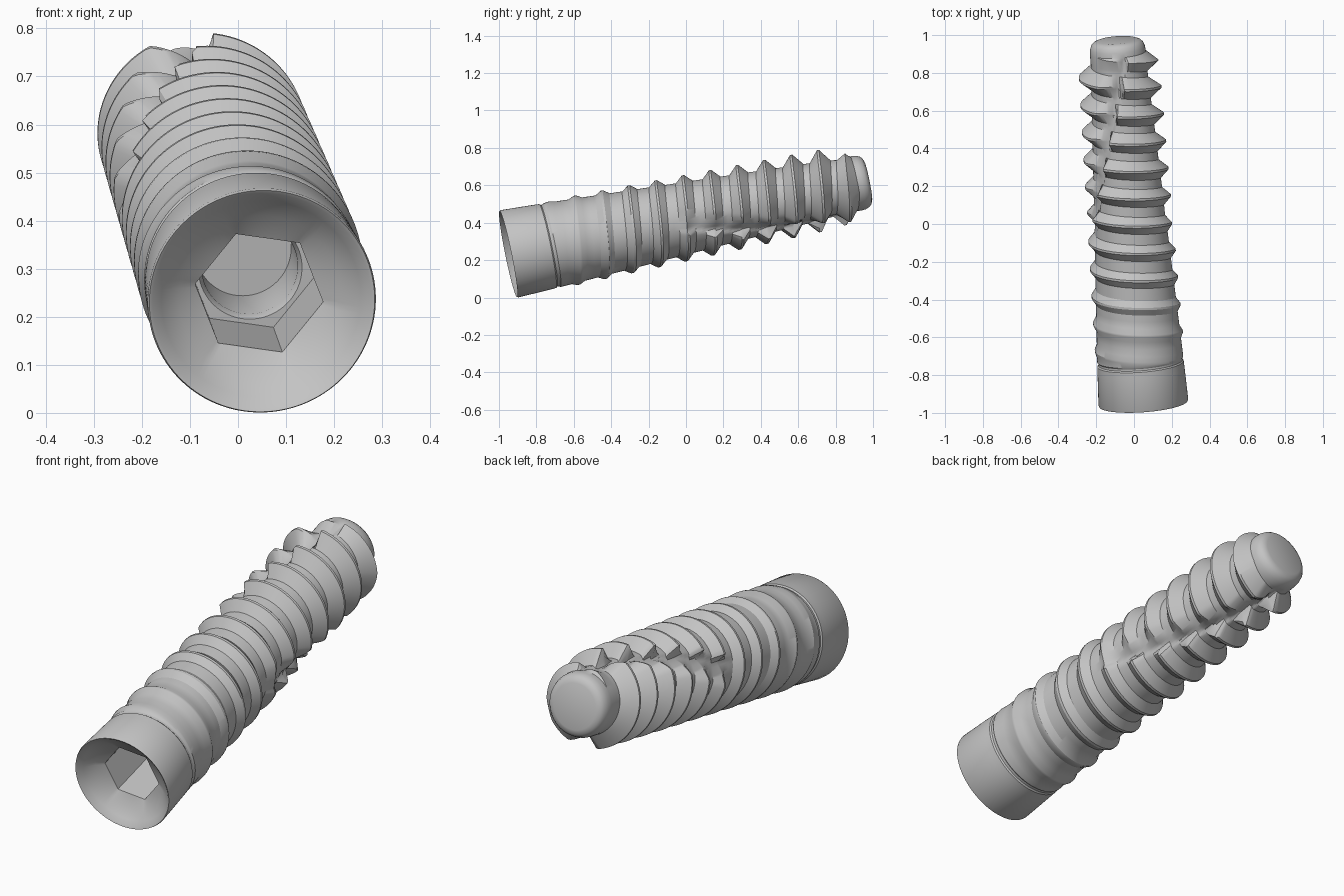
import bpy
import bmesh
import math
from mathutils import Vector

cube = bpy.data.objects.get("Cube")
if cube:
    bpy.data.objects.remove(cube, do_unlink=True)

# Tilted axis frame: angle 0 points to +x, a quarter turn points up
ORIGIN = Vector((0.05, -0.95, 0.2325))
AXIS = Vector((-0.14, 1.92, 0.39)).normalized()
SIDE = (Vector((1, 0, 0)) - AXIS * AXIS.x).normalized()
UP = SIDE.cross(AXIS)

SEGMENTS = 120
PITCH = 0.1475
CREST_PHASE = 1.702
THREAD_START, THREAD_END = 0.24, 1.9
LENGTH = 1.968


def clamp(v, lo=0.0, hi=1.0):
    return max(lo, min(hi, v))


def place(s, r, angle):
    return ORIGIN + AXIS * s + (SIDE * math.cos(angle) + UP * math.sin(angle)) * r


def hex_radius(angle):
    a = (math.degrees(angle) + 9) % 60 - 30
    return 0.117 / math.cos(math.radians(a))


def core_radius(s):
    return max(0.148, 0.228 - 0.051 * (s - 0.25))


def crest_radius(s):
    return 0.241 - 0.014 * s


def flute_factor(s, angle):
    """1 on full thread, 0 at the bottom of the two spiralling flutes."""
    centre = 160 - 93 * (s - 0.97)
    d = (math.degrees(angle) - centre + 90) % 180 - 90
    cut = clamp(-d / 4) if d < 0 else clamp((d - 5) / 28)
    return 1 - (1 - cut) * clamp((s - 0.94) / 0.04)


def thread_radius(s, weight, angle):
    core = core_radius(s)
    fade = clamp((s - THREAD_START) / 0.06) * clamp((THREAD_END - s) / 0.06)
    keep = flute_factor(s, angle)
    height = (crest_radius(s) - core) * weight * keep
    return core + (height - 0.01 * (1 - keep)) * fade


angles = [2 * math.pi * j / SEGMENTS for j in range(SEGMENTS)]
bm = bmesh.new()


def ring(s, r):
    return [bm.verts.new(place(s, r(a) if callable(r) else r, a)) for a in angles]


def bridge(a, b):
    for j in range(SEGMENTS):
        k = (j + 1) % SEGMENTS
        bm.faces.new((a[j], a[k], b[k], b[j]))


def lathe(profile):
    rings = [ring(s, r) for s, r in profile]
    for a, b in zip(rings, rings[1:]):
        bridge(a, b)
    return rings


# Bore, hex socket, conical recess, rim and smooth collar
head = lathe([
    (0.55, 0.1), (0.36, 0.1), (0.345, 0.108), (0.345, hex_radius), (0.085, hex_radius),
    (0.06, 0.17), (0.025, 0.208), (0.004, 0.228), (0.0, 0.235), (0.008, 0.238),
    (0.18, 0.231), (0.215, 0.229), (0.222, 0.223), (0.232, 0.223),
    (THREAD_START, core_radius(THREAD_START)),
])
bm.faces.new(head[0])

# Rounded tip
tip = lathe([
    (THREAD_END, 0.148), (1.925, 0.146), (1.947, 0.138),
    (1.96, 0.126), (LENGTH, 0.105),
])
bm.faces.new(tip[-1])

# Helical thread: one strip of profile points per turn, joined across the seam
rows = []
for turn in range(-12, 4):
    for kind in range(5):
        row = []
        for j, a in enumerate(angles):
            crest = CREST_PHASE + PITCH * (turn + j / SEGMENTS)
            half = 0.2 + 0.2 * clamp(crest / 1.8)
            offset = (-half, -0.04, 0.04, half, 0.5)[kind]
            s = clamp(crest + PITCH * offset, THREAD_START, THREAD_END)
            weight = 1 if kind in (1, 2) else 0
            row.append(bm.verts.new(place(s, thread_radius(s, weight, a), a)))
        rows.append(row)
for i in range(len(rows) - 1):
    for j in range(SEGMENTS):
        if j + 1 < SEGMENTS:
            bm.faces.new((rows[i][j], rows[i][j + 1], rows[i + 1][j + 1], rows[i + 1][j]))
        elif i + 6 < len(rows):
            bm.faces.new((rows[i][j], rows[i + 5][0], rows[i + 6][0], rows[i + 1][j]))

# Weld the head, thread and tip into one closed shell
bmesh.ops.remove_doubles(bm, verts=bm.verts, dist=0.0004)
loose = [v for v in bm.verts if not v.link_faces]
bmesh.ops.delete(bm, geom=loose, context="VERTS")
bmesh.ops.recalc_face_normals(bm, faces=bm.faces)

mesh = bpy.data.meshes.new("threaded_fixture")
bm.to_mesh(mesh)
bm.free()
fixture = bpy.data.objects.new("threaded_fixture", mesh)
bpy.context.scene.collection.objects.link(fixture)

# Plain grey metal
grey = bpy.data.materials.new("light_grey")
grey.use_nodes = True
colour = (0.55, 0.55, 0.55, 1)
grey.diffuse_color = colour
grey.node_tree.nodes["Principled BSDF"].inputs["Base Color"].default_value = colour
mesh.materials.append(grey)

bpy.ops.object.select_all(action="DESELECT")
fixture.select_set(True)
bpy.context.view_layer.objects.active = fixture
bpy.ops.object.shade_smooth_by_angle(angle=math.radians(30))
